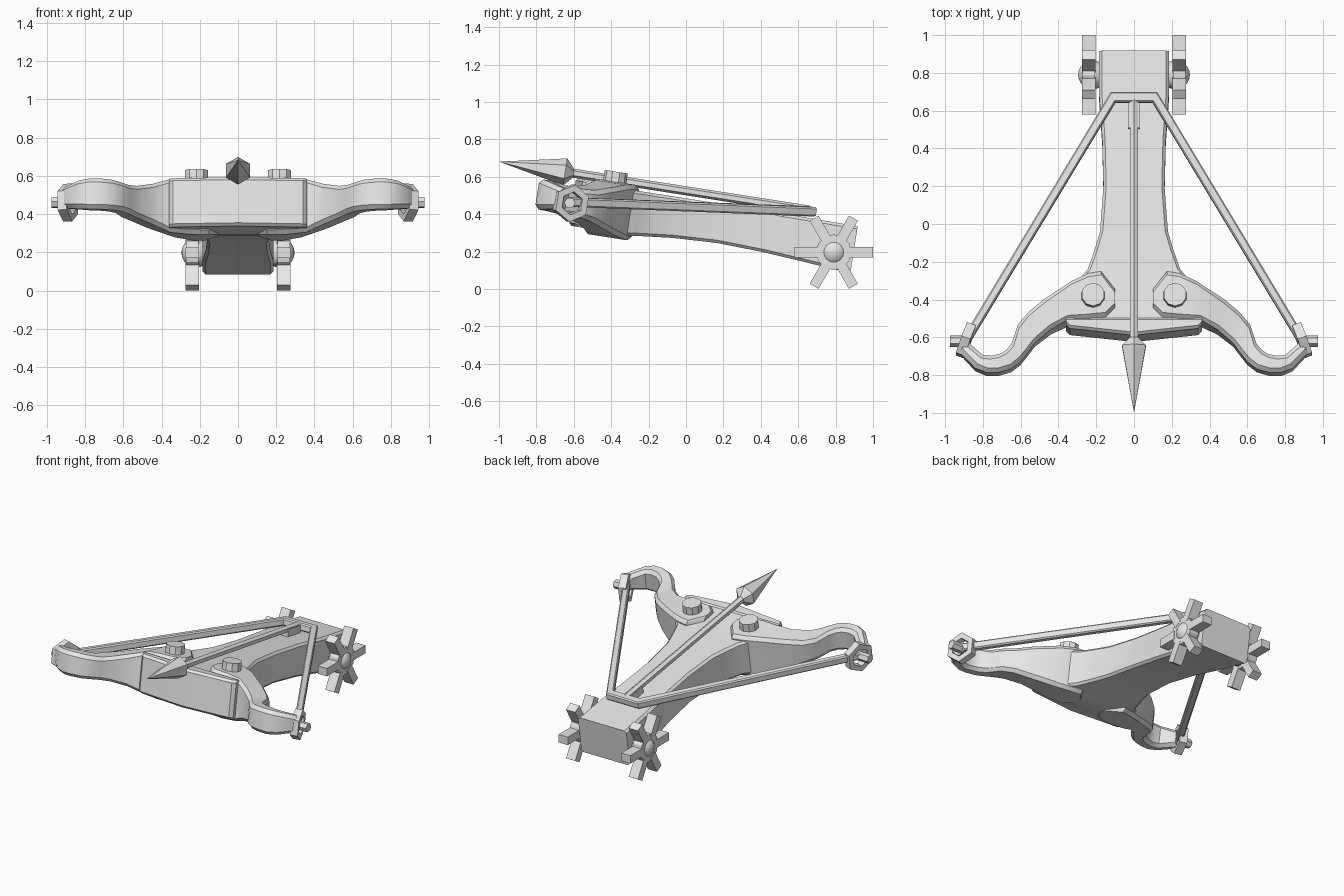
import bpy, bmesh, math
from mathutils import Matrix, Vector

if "Cube" in bpy.data.objects:
    bpy.data.objects.remove(bpy.data.objects["Cube"])

stone = bpy.data.materials.new("light_grey")
stone.use_nodes = True
GREY = (0.8, 0.8, 0.8, 1)
stone.diffuse_color = GREY
stone.node_tree.nodes["Principled BSDF"].inputs["Base Color"].default_value = GREY

# The stock, arms, string and bolt share one sloping frame
TILT = Matrix.Translation((0, 0, 0.485)) @ Matrix.Rotation(-0.155, 4, 'X')
WORLD = Matrix.Identity(4)
ALONG_X = Matrix.Rotation(math.pi / 2, 4, 'Y')
ALONG_Y = Matrix.Rotation(math.pi / 2, 4, 'X')


def finish(name, bm, frame=TILT):
    bmesh.ops.recalc_face_normals(bm, faces=bm.faces)
    mesh = bpy.data.meshes.new(name)
    bm.to_mesh(mesh)
    bm.free()
    mesh.materials.append(stone)
    ob = bpy.data.objects.new(name, mesh)
    bpy.context.collection.objects.link(ob)
    ob.matrix_world = frame
    bpy.ops.object.select_all(action='DESELECT')
    ob.select_set(True)
    bpy.context.view_layer.objects.active = ob
    bpy.ops.object.shade_smooth_by_angle(angle=math.radians(30))
    return ob


def loft(name, stations, c, sx=1):
    """Skin chamfered sections; each station is edge a, edge b, top, bottom."""
    bm = bmesh.new()
    rings = []
    for (ax, ay), (bx, by), zt, zb in stations:
        a, b = Vector((ax * sx, ay)), Vector((bx * sx, by))
        u = (b - a).normalized() * c
        pts = [(a, zb + c), (a + u, zb), (b - u, zb), (b, zb + c),
               (b, zt - c), (b - u, zt), (a + u, zt), (a, zt - c)]
        rings.append([bm.verts.new((p.x, p.y, z)) for p, z in pts])
    for r, s in zip(rings, rings[1:]):
        for i in range(8):
            j = (i + 1) % 8
            bm.faces.new((r[i], r[j], s[j], s[i]))
    bm.faces.new(rings[0])
    bm.faces.new(rings[-1])
    return finish(name, bm)


def cone(bm, r1, r2, depth, sides, mat):
    bmesh.ops.create_cone(bm, cap_ends=True, segments=sides, radius1=r1,
                          radius2=r2, depth=depth, matrix=mat)


def box(bm, size, mat):
    bmesh.ops.create_cube(bm, size=1, matrix=mat @ Matrix.Diagonal((*size, 1)))


# Stock: y, half width, top, bottom
stock = [(-0.55, 0.335, 0.01, -0.235), (-0.42, 0.33, 0.005, -0.26),
         (-0.31, 0.3, 0, -0.25), (-0.24, 0.245, 0, -0.24),
         (-0.14, 0.21, 0, -0.23), (-0.04, 0.18, 0, -0.22),
         (0.2, 0.162, 0, -0.21), (0.45, 0.168, 0, -0.22),
         (0.7, 0.185, -0.003, -0.24), (0.93, 0.185, -0.005, -0.26)]
loft("stock", [((-w, y), (w, y), t, b) for y, w, t, b in stock], 0.015)

# Front plate, pointed slightly at the middle
plate = [(-0.36, -0.54), (-0.34, -0.56), (0, -0.597), (0.34, -0.56), (0.36, -0.54)]
loft("front_plate", [((x, y), (x, -0.5), 0.018, -0.24) for x, y in plate], 0.015)

# Curved arm: front edge, back edge, top, bottom
arm = [((0.1, -0.45), (0.1, -0.35), 0.03, -0.26),
       ((0.15, -0.5), (0.175, -0.255), 0.03, -0.27),
       ((0.25, -0.51), (0.24, -0.265), 0.03, -0.27),
       ((0.355, -0.515), (0.33, -0.305), 0.022, -0.26),
       ((0.44, -0.56), (0.48, -0.4), -0.01, -0.225),
       ((0.525, -0.63), (0.56, -0.465), -0.032, -0.2),
       ((0.565, -0.685), (0.615, -0.53), -0.036, -0.188),
       ((0.6, -0.73), (0.647, -0.63), -0.03, -0.183),
       ((0.65, -0.77), (0.675, -0.667), -0.022, -0.181),
       ((0.72, -0.79), (0.71, -0.69), -0.018, -0.18),
       ((0.78, -0.79), (0.755, -0.7), -0.018, -0.18),
       ((0.84, -0.765), (0.8, -0.695), -0.024, -0.175),
       ((0.92, -0.68), (0.865, -0.635), -0.045, -0.16),
       ((0.93, -0.65), (0.87, -0.62), -0.05, -0.158)]

for side, sx in (("left", 1), ("right", -1)):
    loft(side + "_arm", arm, 0.022, sx)

    # Pivot stud on the arm
    bm = bmesh.new()
    cone(bm, 0.064, 0.062, 0.12, 10, Matrix.Translation((0.217 * sx, -0.39, 0.023)))
    finish(side + "_arm_stud", bm)

    # Hexagonal ring holding the string, with its pin
    bm = bmesh.new()
    ring = (Matrix.Translation((0.89 * sx, -0.605, -0.12))
            @ Matrix.Rotation(0.35 * sx, 4, 'Z') @ ALONG_X
            @ Matrix.Rotation(0.0, 4, 'Z'))
    loops = [[bm.verts.new(ring @ Vector((r * math.cos(k * math.pi / 3),
                                          r * math.sin(k * math.pi / 3), h)))
              for k in range(6)]
             for r, h in ((0.1, -0.025), (0.1, 0.025), (0.062, 0.025), (0.062, -0.025))]
    for n in range(4):
        p, q = loops[n], loops[(n + 1) % 4]
        for i in range(6):
            j = (i + 1) % 6
            bm.faces.new((p[i], p[j], q[j], q[i]))
    cone(bm, 0.03, 0.03, 0.1, 6,
         Matrix.Translation((0.925 * sx, -0.61, -0.12)) @ ALONG_X)
    finish(side + "_string_ring", bm)

    # Toothed wheel with a domed hub
    bm = bmesh.new()
    hub = Matrix.Translation((0.24 * sx, 0.79, 0.197))
    cone(bm, 0.095, 0.095, 0.066, 12, hub @ ALONG_X)
    cone(bm, 0.05, 0.05, 0.2, 12, Matrix.Translation((0.15 * sx, 0.79, 0.197)) @ ALONG_X)
    for k in range(6):
        box(bm, (0.07, 0.14, 0.055), hub @ Matrix.Rotation(k * math.pi / 3, 4, 'X')
            @ Matrix.Translation((0, 0.14, 0)))
    bmesh.ops.create_uvsphere(bm, u_segments=16, v_segments=10, radius=0.077,
                              matrix=Matrix.Translation((0.219 * sx, 0.79, 0.197)) @ ALONG_X)
    finish(side + "_wheel", bm, WORLD)

# Drawn string
half = [((0.87, -0.62), (0.91, -0.6), -0.09, -0.14),
        ((0.1, 0.645), (0.122, 0.7), 0.06, 0.01)]
mirrored = [((-a[0], a[1]), (-b[0], b[1]), t, z) for a, b, t, z in reversed(half)]
loft("string", half + mirrored, 0.008)

# Bolt: shaft, nock and pointed head
bm = bmesh.new()
cone(bm, 0.024, 0.024, 1.3, 6, Matrix.Translation((0, 0.01, 0.04)) @ ALONG_Y)
finish("bolt_shaft", bm)

bm = bmesh.new()
box(bm, (0.056, 0.14, 0.05), Matrix.Translation((0, 0.58, 0.02)))
finish("bolt_nock", bm)

bm = bmesh.new()
profile = ((-0.615, 0.024), (-0.66, 0.073))
rings = [[bm.verts.new((r * math.sin(k * math.pi / 3), y, 0.04 + r * math.cos(k * math.pi / 3)))
          for k in range(6)] for y, r in profile]
tip = bm.verts.new((0, -1.017, 0.04))
for i in range(6):
    j = (i + 1) % 6
    bm.faces.new((rings[0][i], rings[0][j], rings[1][j], rings[1][i]))
    bm.faces.new((rings[1][i], rings[1][j], tip))
bm.faces.new(rings[0])
finish("bolt_head", bm)
